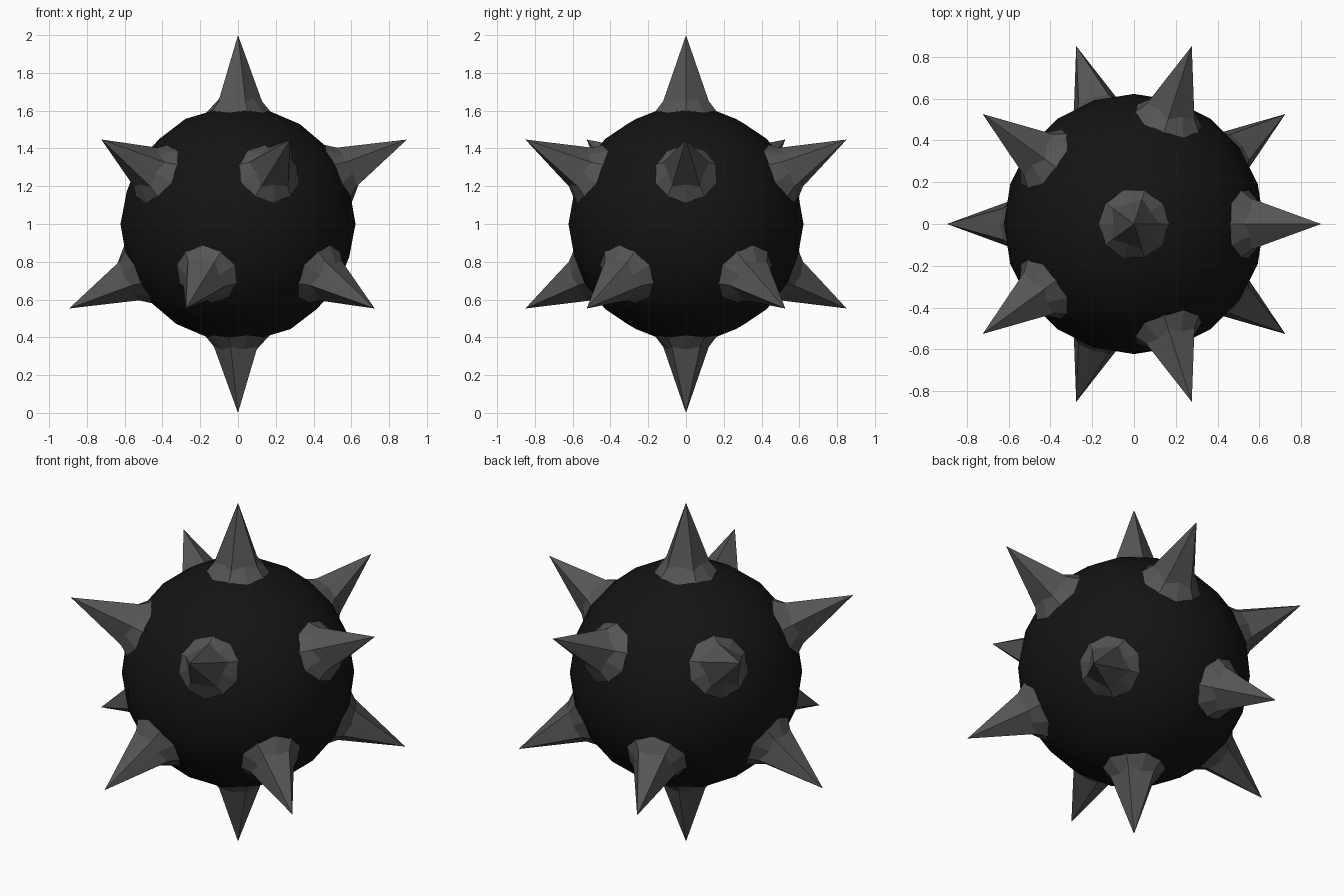
import bpy, bmesh
from math import sin, cos, pi, atan
from mathutils import Vector

if "Cube" in bpy.data.objects:
    bpy.data.objects.remove(bpy.data.objects["Cube"])

CENTRE = Vector((0, 0, 1))


def material(name, v):
    m = bpy.data.materials.new(name)
    m.diffuse_color = (v, v, v, 1)
    m.use_nodes = True
    m.node_tree.nodes["Principled BSDF"].inputs["Base Color"].default_value = m.diffuse_color
    return m


def add_object(name, bm, mat, smooth):
    bmesh.ops.recalc_face_normals(bm, faces=bm.faces)
    for f in bm.faces:
        f.smooth = smooth
    mesh = bpy.data.meshes.new(name)
    bm.to_mesh(mesh)
    bm.free()
    mesh.materials.append(mat)
    ob = bpy.data.objects.new(name, mesh)
    ob.location = CENTRE
    bpy.context.collection.objects.link(ob)


black = material("black", 0.007)
grey = material("dark_grey", 0.09)

# Round core
bm = bmesh.new()
bmesh.ops.create_icosphere(bm, subdivisions=3, radius=0.622)
add_object("ball", bm, black, True)


# Five-sided spike with a flared, ten-sided foot
def spike(name, axis, ref):
    u = (ref - axis * ref.dot(axis)).normalized()
    w = axis.cross(u)
    bm = bmesh.new()

    def ring(corner, middle):
        pts = []
        for i in range(10):
            r, h = middle if i % 2 else corner
            a = i * pi / 5
            pts.append(bm.verts.new(axis * h + (u * cos(a) + w * sin(a)) * r))
        return pts

    tip = bm.verts.new(axis)
    neck = ring((0.127, 0.65), (0.099, 0.664))
    foot = ring((0.177, 0.588), (0.169, 0.588))
    for i in range(10):
        j = (i + 1) % 10
        bm.faces.new((tip, neck[i], neck[j]))
        bm.faces.new((neck[i], foot[i], foot[j], neck[j]))
    bm.faces.new(foot)
    add_object(name, bm, grey, False)


# Spikes at the twelve corners of an icosahedron
lat = atan(0.5)
for s, level in ((1, "upper"), (-1, "lower")):
    spike(level + "_pole_spike", Vector((0, 0, s)), Vector((s, 0, 0)))
    for i in range(5):
        a = i * 2 * pi / 5
        d = Vector((cos(a) * cos(lat), sin(a) * cos(lat), sin(lat))) * s
        spike(f"{level}_spike_{i + 1}", d, Vector((0, 0, s)))
